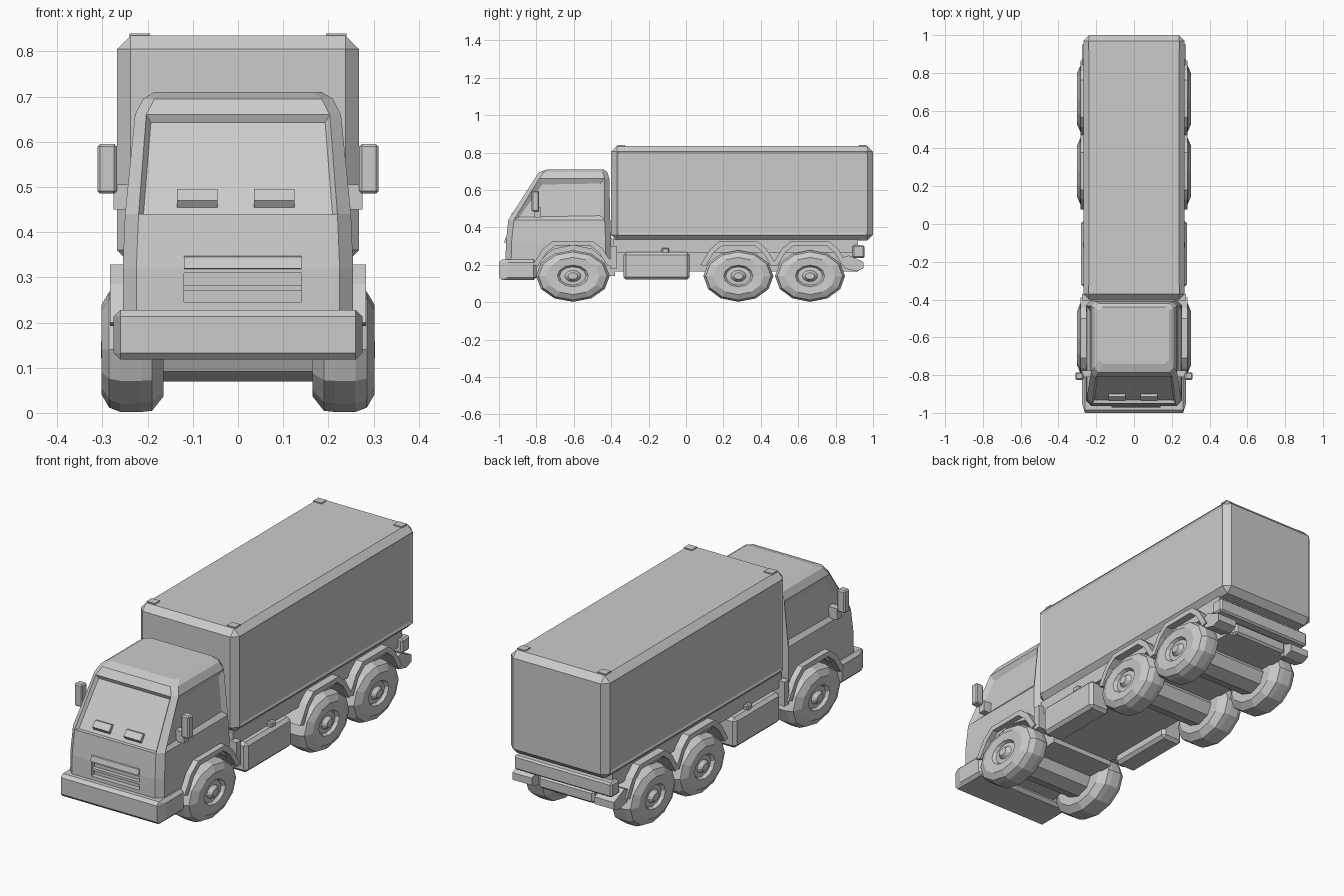
import bpy, bmesh, math

if "Cube" in bpy.data.objects:
    bpy.data.objects.remove(bpy.data.objects["Cube"])

grey = bpy.data.materials.new("plain grey")
grey.diffuse_color = (0.6, 0.6, 0.6, 1)
grey.use_nodes = True
grey.node_tree.nodes["Principled BSDF"].inputs["Base Color"].default_value = grey.diffuse_color


def finish(name, bm):
    bmesh.ops.recalc_face_normals(bm, faces=bm.faces)
    me = bpy.data.meshes.new(name)
    bm.to_mesh(me)
    bm.free()
    me.materials.append(grey)
    ob = bpy.data.objects.new(name, me)
    bpy.context.collection.objects.link(ob)
    return ob


def box_bm(x0, x1, y0, y1, z0, z1, bevel=0.0):
    bm = bmesh.new()
    bmesh.ops.create_cube(bm, size=1)
    for v in bm.verts:
        v.co = ((x0 + x1) / 2 + v.co.x * (x1 - x0),
                (y0 + y1) / 2 + v.co.y * (y1 - y0),
                (z0 + z1) / 2 + v.co.z * (z1 - z0))
    if bevel:
        bmesh.ops.bevel(bm, geom=bm.edges[:], offset=bevel, segments=1, affect='EDGES')
    return bm


def box(name, *dims):
    return finish(name, box_bm(*dims))


def prism(name, pts, x0, x1):
    """Extrude a (y, z) outline along x."""
    bm = bmesh.new()
    a = [bm.verts.new((x0, y, z)) for y, z in pts]
    b = [bm.verts.new((x1, y, z)) for y, z in pts]
    n = len(pts)
    bm.faces.new(a)
    bm.faces.new(b[::-1])
    for i in range(n):
        bm.faces.new((a[i], b[i], b[(i + 1) % n], a[(i + 1) % n]))
    return finish(name, bm)


def lathe(name, prof, cy, cz, ry, rz, sides, s=1):
    """Spin an (x, radius) profile round the x axis, with separate y and z radii."""
    bm = bmesh.new()
    rings = []
    for x, r in prof:
        rings.append([bm.verts.new((s * x, cy + r * ry * math.sin(t), cz - r * rz * math.cos(t)))
                      for t in (2 * math.pi * i / sides for i in range(sides))])
    for p, q in zip(rings, rings[1:]):
        for i in range(sides):
            j = (i + 1) % sides
            bm.faces.new((p[i], p[j], q[j], q[i]))
    bm.faces.new(rings[0])
    bm.faces.new(rings[-1])
    return finish(name, bm)


def cut(target, cutter):
    cutter.hide_render = True
    cutter.hide_viewport = True
    m = target.modifiers.new("cut", 'BOOLEAN')
    m.operation = 'DIFFERENCE'
    m.solver = 'EXACT'
    m.object = cutter


# Cargo box with shallow recessed side panels
bm = box_bm(-0.268, 0.268, -0.40, 1.0, 0.33, 0.835, 0.03)
bm.normal_update()
sides = [f for f in bm.faces if abs(f.normal.x) > 0.99]
bmesh.ops.inset_individual(bm, faces=sides, thickness=0.015, depth=-0.005)
finish("cargo_box", bm)

# Cab: stacked chamfered sections (z, half width, front y, back y, chamfer)
levels = [(0.20, 0.255, -0.965, -0.40, 0.03), (0.32, 0.255, -0.963, -0.40, 0.03),
          (0.44, 0.25, -0.95, -0.405, 0.03), (0.66, 0.228, -0.81, -0.41, 0.025),
          (0.695, 0.21, -0.785, -0.42, 0.025), (0.71, 0.185, -0.74, -0.44, 0.02)]
bm = bmesh.new()
rings = []
for z, w, f, b, c in levels:
    pts = [(-w + c, f), (w - c, f), (w, f + c), (w, b - c),
           (w - c, b), (-w + c, b), (-w, b - c), (-w, f + c)]
    rings.append([bm.verts.new((x, y, z)) for x, y in pts])
windows = []
for k, (p, q) in enumerate(zip(rings, rings[1:])):
    for i in range(8):
        j = (i + 1) % 8
        face = bm.faces.new((p[i], p[j], q[j], q[i]))
        if k == 2 and i in (0, 2, 6):
            windows.append(face)
bm.faces.new(rings[0][::-1])
bm.faces.new(rings[-1])
bmesh.ops.recalc_face_normals(bm, faces=bm.faces)
bm.normal_update()
# Windscreen and side windows are sunk into the cab
bmesh.ops.inset_individual(bm, faces=windows[:1], thickness=0.015, depth=-0.015)
bmesh.ops.inset_individual(bm, faces=windows[1:], thickness=0.034, depth=-0.015)
cab = finish("cab", bm)
cut(cab, lathe("wheel_well_cutter", [(-0.4, 1), (0.4, 1)], -0.605, 0.14, 0.205, 0.165, 12))
cut(cab, box("grille_cutter", -0.12, 0.14, -1.05, -0.935, 0.245, 0.31))
box("grille_bar", -0.125, 0.145, -0.96, -0.93, 0.27, 0.282)
prism("grille_lip", [(-0.945, 0.315), (-0.972, 0.32), (-0.965, 0.345), (-0.945, 0.355)], -0.12, 0.14)
box("cab_floor", -0.175, 0.175, -0.94, -0.38, 0.14, 0.31)

# Wipers on the windscreen
for n, x in (("left", -0.09), ("right", 0.08)):
    prism(n + "_wiper", [(-0.925, 0.455), (-0.935, 0.47), (-0.912, 0.495), (-0.895, 0.49)],
          x - 0.045, x + 0.045)

# Front bumper with swept ends
bm = box_bm(-0.275, 0.275, -1.0, -0.80, 0.118, 0.228, 0.015)
for v in bm.verts:
    if v.co.y < -0.9:
        v.co.y += 0.035 * (abs(v.co.x) / 0.275) ** 2 if abs(v.co.x) > 0.265 else 0
finish("front_bumper", bm)

# Chassis, side rails and rear bars
box("chassis", -0.175, 0.175, -0.42, 0.90, 0.165, 0.34)
box("side_rails", -0.245, 0.245, -0.39, 0.92, 0.265, 0.335)
box("rear_panel", -0.265, 0.265, 0.89, 0.955, 0.235, 0.305, 0.008)
box("rear_lower_bar", -0.15, 0.15, 0.86, 0.93, 0.165, 0.225, 0.01)

tyre = [(0.165, 0.35), (0.165, 0.75), (0.19, 0.98), (0.215, 1), (0.26, 1), (0.285, 0.93),
        (0.302, 0.72), (0.298, 0.42), (0.283, 0.36), (0.285, 0.22), (0.303, 0.13)]
arch = [(-0.215, 0.20), (-0.16, 0.285), (-0.105, 0.328), (0.105, 0.328), (0.16, 0.285), (0.215, 0.20)]
axle_y = {"front": -0.605, "middle": 0.28, "rear": 0.663}

for pos, cy in axle_y.items():
    ry = 0.197 if pos == "front" else 0.187
    # Thick axle tube
    lathe(pos + "_axle", [(-0.2, 1), (0.2, 1)], cy, 0.145, 0.09, 0.075, 8)
    k = 1.0 if pos == "front" else 0.94
    outer = [(cy + y * k, z) for y, z in arch]
    inner = [(cy + (y - cy) * 0.87, 0.14 + (z - 0.14) * 0.87) for y, z in reversed(outer)]
    for s, side in ((1, "right"), (-1, "left")):
        lathe(f"{pos}_{side}_wheel", tyre, cy, 0.14, ry, 0.138, 12, s)
        prism(f"{pos}_{side}_arch", outer + inner, s * 0.17, s * 0.283)

for s, side in ((1, "right"), (-1, "left")):
    x = sorted
    # Fuel tank with cap
    a, b = sorted((s * 0.165, s * 0.28))
    box(side + "_tank", a, b, -0.335, 0.02, 0.12, 0.268, 0.015)
    a, b = sorted((s * 0.245, s * 0.27))
    box(side + "_tank_cap", a, b, -0.13, -0.09, 0.26, 0.29, 0.006)
    # Flap behind the front wheel
    a, b = sorted((s * 0.17, s * 0.275))
    box(side + "_step", a, b, -0.405, -0.37, 0.18, 0.30)
    # Rear mudguard tail
    prism(side + "_mudguard", [(0.83, 0.235), (0.87, 0.25), (0.95, 0.215), (0.95, 0.18),
                               (0.91, 0.165), (0.85, 0.18)], s * 0.17, s * 0.275)
    # Mirror with arm
    a, b = sorted((s * 0.268, s * 0.311))
    box(side + "_mirror", a, b, -0.825, -0.785, 0.485, 0.595, 0.006)
    a, b = sorted((s * 0.225, s * 0.275))
    box(side + "_mirror_arm", a, b, -0.81, -0.775, 0.45, 0.505)
    # Box corner caps
    a, b = sorted((s * 0.195, s * 0.24))
    for n, y in (("front", -0.365), ("back", 0.925)):
        box(f"{side}_{n}_corner_cap", a, b, y, y + 0.04, 0.82, 0.84)
